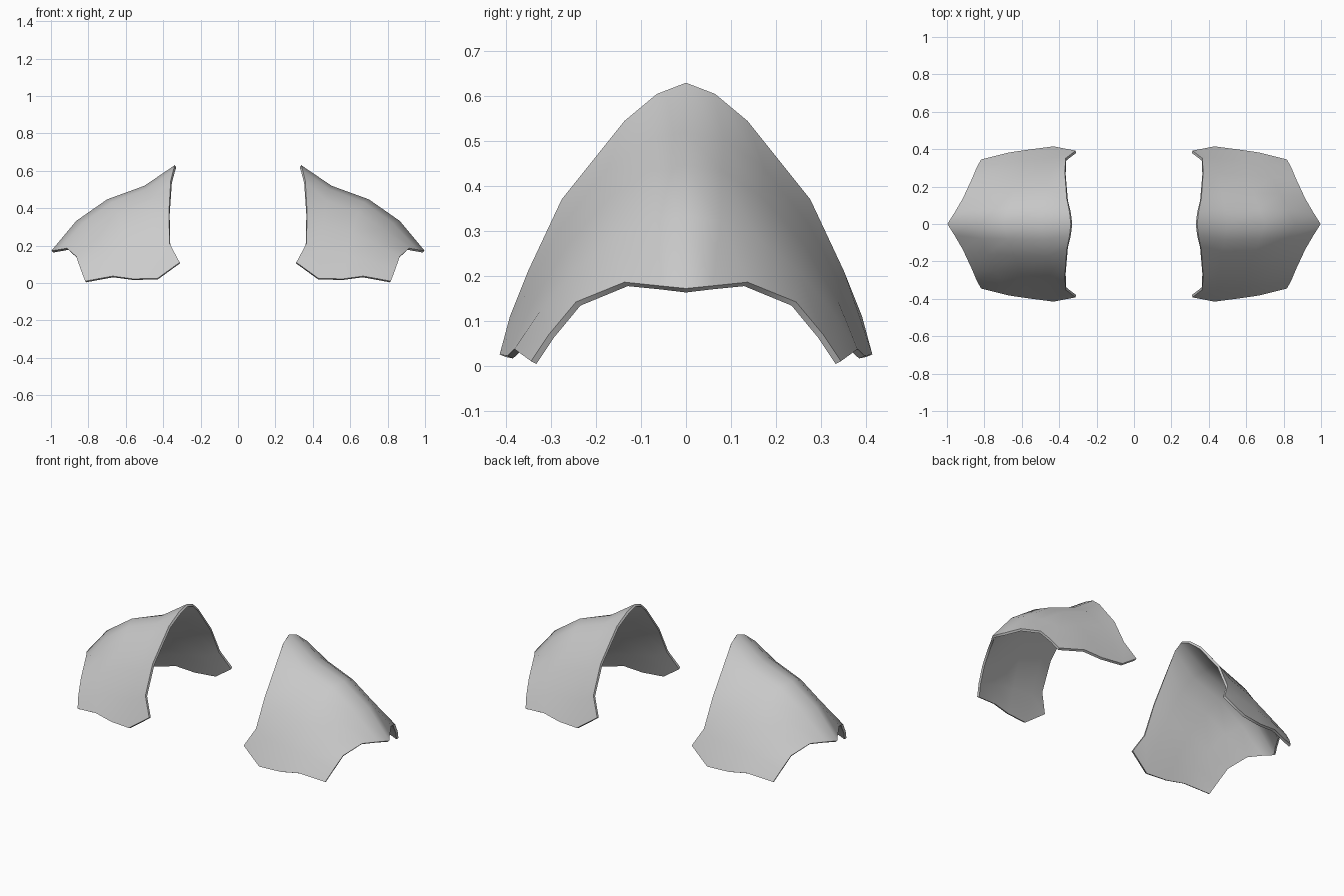
import bpy
import bmesh
from mathutils import Vector

cube = bpy.data.objects.get("Cube")
if cube:
    bpy.data.objects.remove(cube, do_unlink=True)

grey = bpy.data.materials.new("plain grey")
grey.use_nodes = True
colour = (0.6, 0.6, 0.6, 1)
grey.diffuse_color = colour
grey.node_tree.nodes["Principled BSDF"].inputs["Base Color"].default_value = colour

# Half arches from the ridge down to the lower corner: neck opening and arm opening
neck_arch = [(.338, 0, .63), (.345, .065, .605), (.36, .137, .545),
             (.37, .277, .37), (.365, .352, .21), (.312, .392, .11)]
arm_arch = [(.998, 0, .172), (.96, .06, .178), (.915, .137, .186),
            (.865, .245, .142), (.84, .305, .07), (.817, .345, .01)]
# Ridge point and lower hem point of each arch in between
ribs = [((.5, 0, .52), (.43, .415, .025)),
        ((.7, 0, .447), (.56, .398, .022)),
        ((.865, 0, .332), (.67, .382, .037))]
spread = [0, .2, .42, .66, .85, 1]


def rib_arch(ridge, hem):
    """Rounded arch whose height falls off faster towards the hem."""
    points = []
    for t in spread:
        p = Vector(ridge).lerp(Vector(hem), t)
        p.z = ridge[2] + (hem[2] - ridge[2]) * t ** 2.1
        points.append(p)
    return points


def full_arch(half):
    """Mirror a half arch from front to back."""
    front = [(x, -y, z) for x, y, z in reversed(half[1:])]
    return front + [tuple(p) for p in half]


def shoulder_guard(name, side):
    arches = [neck_arch] + [rib_arch(*r) for r in ribs] + [arm_arch]
    bm = bmesh.new()
    grid = [[bm.verts.new((side * x, y, z)) for x, y, z in full_arch(a)]
            for a in arches]
    for a, b in zip(grid, grid[1:]):
        for j in range(len(a) - 1):
            quad = [a[j], b[j], b[j + 1], a[j + 1]]
            bm.faces.new(quad if side > 0 else quad[::-1])
    mesh = bpy.data.meshes.new(name)
    bm.to_mesh(mesh)
    bm.free()
    mesh.materials.append(grey)
    guard = bpy.data.objects.new(name, mesh)
    bpy.context.collection.objects.link(guard)

    # Plate thickness, grown inwards
    shell = guard.modifiers.new("plate thickness", 'SOLIDIFY')
    shell.thickness = 0.014
    shell.offset = -1
    bpy.ops.object.select_all(action='DESELECT')
    guard.select_set(True)
    bpy.context.view_layer.objects.active = guard
    bpy.ops.object.modifier_apply(modifier=shell.name)
    bpy.ops.object.shade_smooth_by_angle(angle=0.9)


shoulder_guard("left_shoulder_guard", 1)
shoulder_guard("right_shoulder_guard", -1)
